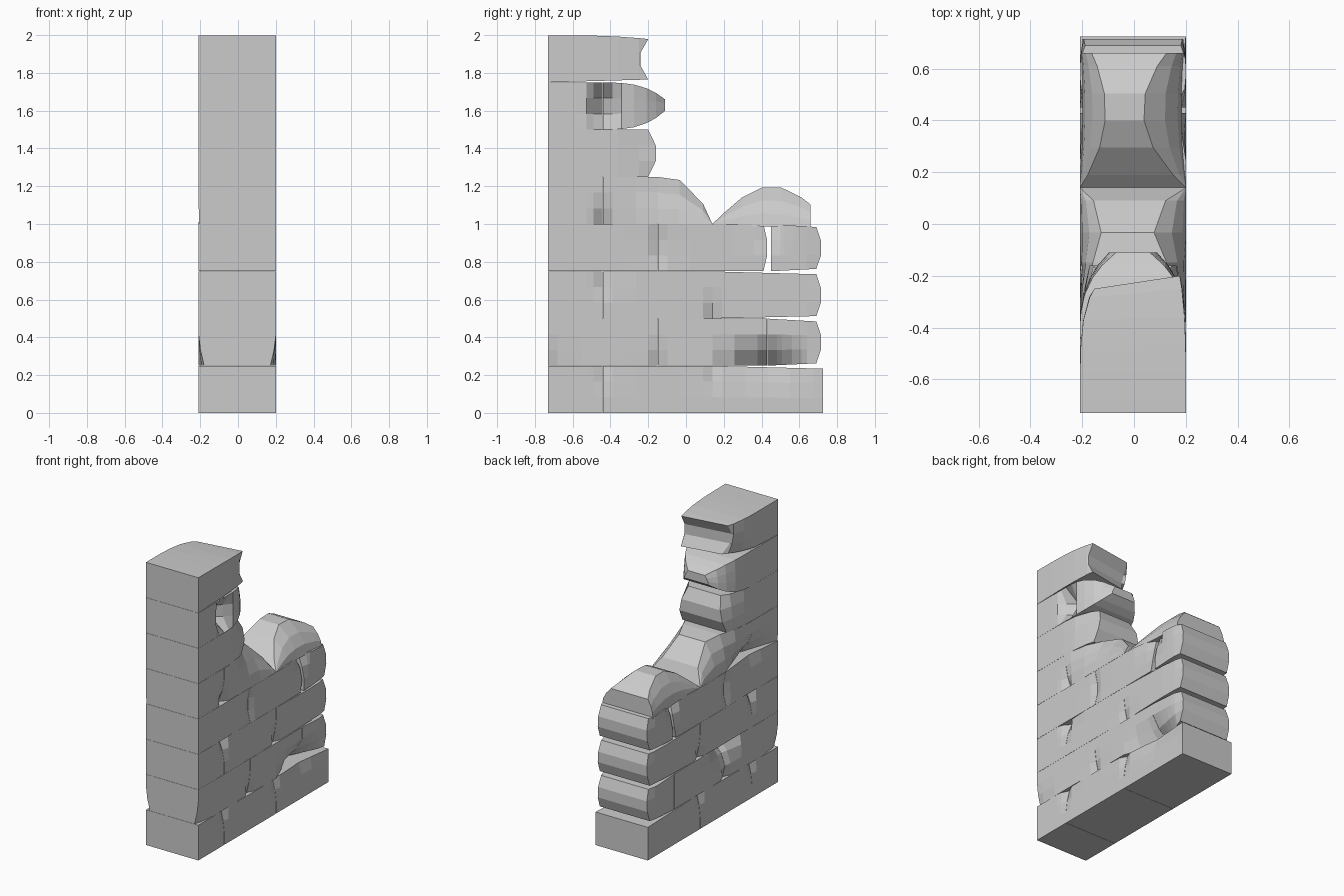
import bpy, bmesh
from math import sin

cube = bpy.data.objects.get("Cube")
if cube:
    bpy.data.objects.remove(cube, do_unlink=True)

stone_grey = bpy.data.materials.new("stone_grey")
stone_grey.use_nodes = True
stone_grey.diffuse_color = (0.6, 0.6, 0.6, 1)
stone_grey.node_tree.nodes["Principled BSDF"].inputs["Base Color"].default_value = stone_grey.diffuse_color

LEFT, RIGHT, BOTH = 1, -1, 0
BASE, MIDDLE, TOP = 0, 0.5, 1
COURSE_HEIGHT = 0.25
GAP = 0.001
WALL_HALF = 0.205
WALL_CENTRE = -0.004

# Broken corners: course, side, joint, level, reach along the wall, depth
CHIPS = [
    (0, BOTH, 1, TOP, 0.06, 0.03),
    (0, BOTH, 3, TOP, 0.06, 0.03),
    (0, LEFT, 4, TOP, 0.3, 0.03),
    (1, BOTH, 0, BASE, 0.1, 0.03),
    (1, BOTH, 2, BASE, 0.06, 0.03),
    (1, RIGHT, 2, TOP, 0.2, 0.12),
    (1, LEFT, 4, BASE, 0.25, 0.15),
    (2, BOTH, 1, TOP, 0.06, 0.05),
    (2, BOTH, 3, BASE, 0.06, 0.03),
    (3, RIGHT, 1, TOP, 0.3, 0.03),
    (3, BOTH, 2, MIDDLE, 0.06, 0.03),
    (3, BOTH, 4, TOP, 0.1, 0.06),
    (4, LEFT, 1, BASE, 0.06, 0.05),
    (4, RIGHT, 1, BASE, 0.3, 0.1),
    (6, LEFT, 1, MIDDLE, 0.09, 0.16),
    (7, RIGHT, 2, BASE, 0.3, 0.08),
]


def joint(number):
    """Position along y of a vertical joint, counted from the front."""
    return -0.73 + 0.29 * number


def chipped(course, side, y, level):
    """Depth lost to chips at one point of a course."""
    depth = 0
    for row, where, number, height, reach, amount in CHIPS:
        if row == course and where in (side, BOTH):
            along = max(0, 1 - abs(y - joint(number)) / reach)
            depth += amount * along * max(0, 1 - 2 * abs(level - height))
    return depth


def flat_floor(t):
    return 0


def flat_roof(t):
    return 1


def full_width(t):
    return 0


def stone(name, course, start, end, floor=flat_floor, roof=flat_roof,
          narrow=full_width, foot=0, lean=0, bulge=0, skew=0):
    """Block skinned along y; floor, roof and narrow are rules of t from start to end.
    lean narrows +x more than -x, skew pulls back the -x corner of the end."""
    bm = bmesh.new()
    rings = []
    edge = 0.05 / (end - start)
    for t in (0, edge, 0.3, 0.5, 0.7, 1 - edge, 1):
        columns = []
        for side in (RIGHT, LEFT):
            column = []
            y = start + t * (end - start)
            if side == RIGHT:
                y -= skew * t ** 4
            for k in range(4):
                level = k / 3
                inset = narrow(t) * (1 + side * lean) * (foot + (1 - foot) * level ** 2)
                inset += chipped(course, side, y, level)
                push = bulge if t == 1 and k in (1, 2) else 0
                height = floor(t) + (roof(t) - floor(t)) * level
                z = course * COURSE_HEIGHT + height * (COURSE_HEIGHT - GAP)
                x = WALL_CENTRE + side * (WALL_HALF - inset)
                column.append(bm.verts.new((x, y + push, z)))
            columns.append(column)
        rings.append(columns)
    # Sides
    for a, b in zip(rings, rings[1:]):
        loop_a = a[0] + a[1][::-1]
        loop_b = b[0] + b[1][::-1]
        for k in range(len(loop_a)):
            bm.faces.new((loop_a[k - 1], loop_a[k], loop_b[k], loop_b[k - 1]))
    # Ends
    for one, other in (rings[0], rings[-1]):
        for k in range(3):
            bm.faces.new((one[k], one[k + 1], other[k + 1], other[k]))
    bmesh.ops.remove_doubles(bm, verts=bm.verts, dist=0.0005)
    bmesh.ops.recalc_face_normals(bm, faces=bm.faces)
    mesh = bpy.data.meshes.new(name)
    bm.to_mesh(mesh)
    bm.free()
    mesh.materials.append(stone_grey)
    bpy.context.collection.objects.link(bpy.data.objects.new(name, mesh))


def worn_roof(t):
    return 1 - 0.06 * t


# Four full courses in running bond, rounded at the back end
for course, label in enumerate(("base", "second", "third", "fourth")):
    first, second = (2, 4) if course % 2 else (1, 3)
    loose = 0.02 if label == "fourth" else GAP
    stone(f"{label}_front_brick", course, joint(0), joint(first) - GAP)
    stone(f"{label}_middle_brick", course, joint(first) + GAP, joint(second) - loose,
          bulge=loose - GAP)
    if label == "base":
        stone("base_back_brick", course, joint(second) + GAP, joint(5) + 0.005, roof=worn_roof)
    else:
        stone(f"{label}_back_brick", course, joint(second) + loose, joint(5) - 0.03,
              floor=lambda t: 0.05 * t, roof=worn_roof,
              narrow=lambda t: 0.02 * t ** 8, foot=0.5, bulge=0.025)

# Fifth course: front brick, sloping shoulder and rounded boulder
stone("fifth_front_brick", 4, joint(0), joint(1) - GAP)
stone("shoulder_stone", 4, joint(1) + GAP, joint(3),
      roof=lambda t: 1 - max(0, 2 * t - 1) ** 3,
      narrow=lambda t: t ** 3 * (1 - t), lean=0.2)
stone("boulder_stone", 4, joint(3), joint(5) - 0.06,
      floor=lambda t: -0.1 * t,
      roof=lambda t: 0.8 * sin(2.6 * t),
      narrow=lambda t: 0.4 * t * (1.15 - t), foot=0.1, lean=0.25)

# Sixth course: one stone with a tapered broken end
stone("sixth_stone", 5, joint(0), joint(2) - 0.05,
      narrow=lambda t: 0.08 * t ** 6, foot=0.4, bulge=0.04)

# Seventh course: hollowed joint and a pointed stub
stone("seventh_front_brick", 6, joint(0), joint(1) - GAP)
stone("pointed_stub", 6, joint(1) + GAP, joint(2) + 0.04,
      floor=lambda t: 0.4 * t ** 3,
      roof=lambda t: 1 - 0.36 * t ** 3,
      narrow=lambda t: 0.14 * t ** 3, foot=0.8)

# Capstone with a notched, slanting broken end
stone("capstone", 7, joint(0), joint(2) - 0.05,
      floor=lambda t: 0.06 * t,
      roof=lambda t: 1 - 0.08 * t ** 3,
      narrow=lambda t: 0.04 * t ** 4, foot=0.9, lean=-0.4, bulge=-0.04, skew=0.05)
